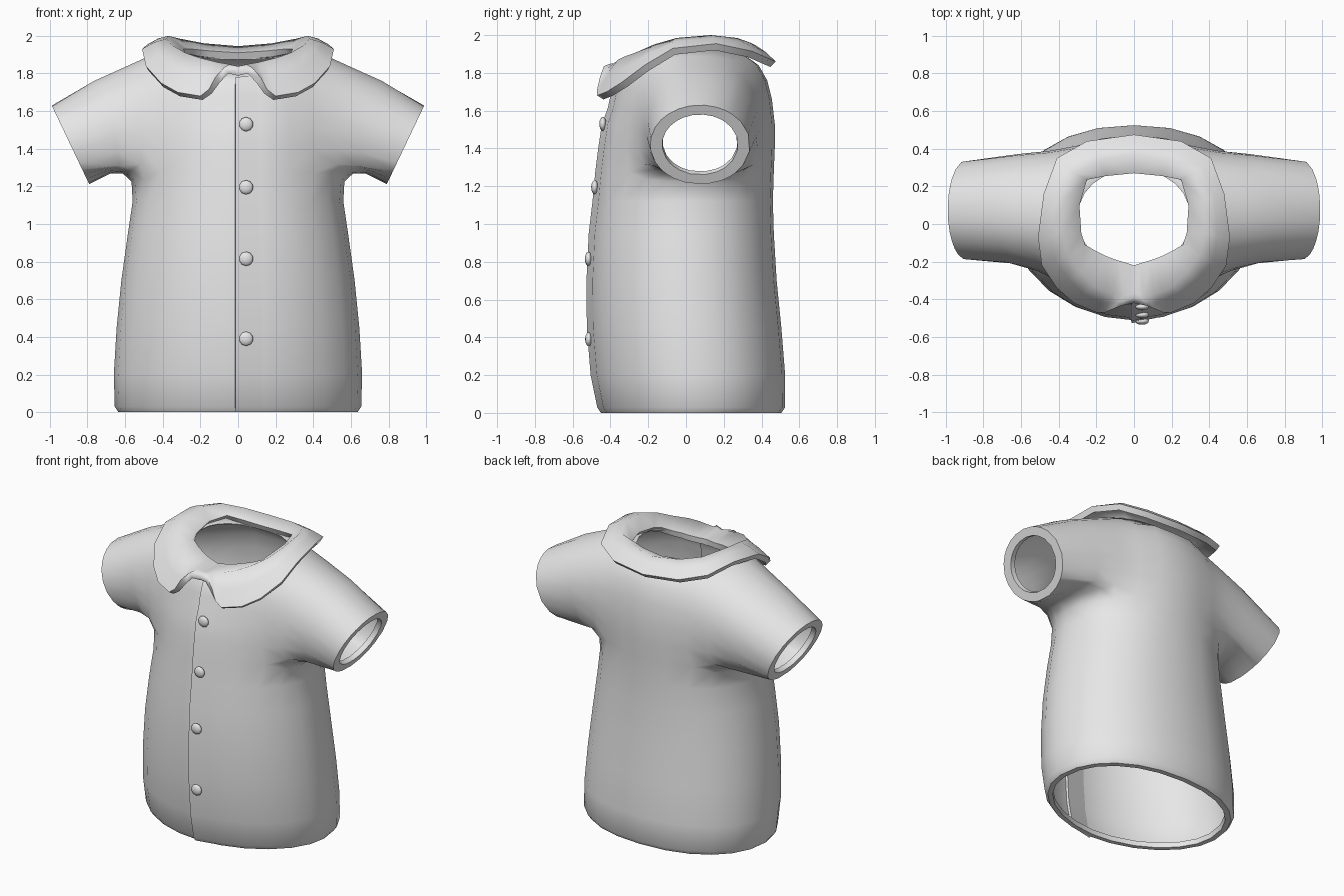
import bpy, bmesh, math
from mathutils import Vector

if "Cube" in bpy.data.objects:
    bpy.data.objects.remove(bpy.data.objects["Cube"], do_unlink=True)

cloth = bpy.data.materials.new("light_grey_cloth")
cloth.use_nodes = True
cloth.diffuse_color = (0.8, 0.8, 0.8, 1)
cloth.node_tree.nodes["Principled BSDF"].inputs["Base Color"].default_value = (0.8, 0.8, 0.8, 1)

SIDES = 24


def finish(obj, angle):
    """Give the object its colour and smooth shading with sharp rims."""
    obj.data.materials.clear()
    obj.data.materials.append(cloth)
    bpy.ops.object.select_all(action='DESELECT')
    obj.select_set(True)
    bpy.context.view_layer.objects.active = obj
    bpy.ops.object.shade_smooth_by_angle(angle=math.radians(angle))


def make_object(name, bm, thickness, mirror=False, angle=50):
    mesh = bpy.data.meshes.new(name)
    bm.to_mesh(mesh)
    bm.free()
    obj = bpy.data.objects.new(name, mesh)
    bpy.context.collection.objects.link(obj)
    bpy.context.view_layer.objects.active = obj
    obj.select_set(True)
    if mirror:
        obj.modifiers.new("mirror", 'MIRROR').merge_threshold = 0.002
    shell = obj.modifiers.new("shell", 'SOLIDIFY')
    shell.thickness = thickness
    shell.offset = -1
    for modifier in [m.name for m in obj.modifiers]:
        bpy.ops.object.modifier_apply(modifier=modifier)
    finish(obj, angle)


def loft(curves):
    """Skin a sheet across neighbouring curves of equal length."""
    bm = bmesh.new()
    rows = [[bm.verts.new(p) for p in c] for c in curves]
    for a, b in zip(rows, rows[1:]):
        for j in range(len(a) - 1):
            bm.faces.new((a[j], a[j + 1], b[j + 1], b[j]))
    return bm


# Body sections: side height, half width, front y, back y, (front height, back height)
# The first two turn the hem inward.
sections = [
    (.035, .595, -.405, .465), (0, .6, -.405, .47),
    (0, .635, -.435, .505), (.03, .655, -.455, .525), (.2, .66, -.49, .525),
    (.45, .645, -.51, .505), (.7, .62, -.512, .48), (.95, .585, -.50, .465),
    (1.12, .56, -.48, .46), (1.28, .56, -.465, .465), (1.4, .56, -.45, .47),
    (1.53, .56, -.43, .47), (1.66, .56, -.40, .455, 1.61, 1.66),
    (1.79, .55, -.385, .43, 1.68, 1.76), (1.905, .49, -.36, .385, 1.75, 1.84),
    (1.935, .38, -.34, .33, 1.78, 1.88), (1.9, .3, -.24, .285, 1.81, 1.88),
]
ARM_LOW, ARM_HIGH, ARM_FRONT, ARM_BACK = 9, 14, 3, 4
armholes = ((1, -ARM_FRONT, ARM_BACK), (-1, SIDES // 2 - ARM_BACK, SIDES // 2 + ARM_FRONT))


def body_point(section, k):
    z, half, front, back = section[:4]
    z_front, z_back = section[4:] or (z, z)
    a = math.tau * k / SIDES
    c, s = math.cos(a), math.sin(a)
    power = 2 / (2.2 if s > 0 else 1.92)
    x = half * math.copysign(abs(c) ** power, c)
    mid, depth = (front + back) / 2, (back - front) / 2
    y = mid + depth * math.copysign(abs(s) ** power, s)
    return Vector((x, y, z + ((z_back if s > 0 else z_front) - z) * s * s))


# Shirt body with open armholes
bm = bmesh.new()
grid = [[bm.verts.new(body_point(s, k)) for k in range(SIDES)] for s in sections]


def in_armhole(r, k):
    near = any((k - lo) % SIDES < hi - lo for _, lo, hi in armholes)
    return ARM_LOW <= r < ARM_HIGH and near


for r in range(len(sections) - 1):
    for k in range(SIDES):
        if not in_armhole(r, k):
            n = (k + 1) % SIDES
            bm.faces.new((grid[r][k], grid[r][n], grid[r + 1][n], grid[r + 1][k]))


def cuff_point(side, a, scale, inward):
    c, s = scale * math.cos(a), scale * math.sin(a)
    return Vector((side * (.89 + .1 * s - .9 * inward), .075 + .265 * c, 1.42 + .21 * s + .43 * inward))


# Sleeves grown from the armhole edges, with cuffs turned inward
blend = []
for side, lo, hi in armholes:
    path = [(ARM_LOW, k) for k in range(lo, hi)]
    path += [(r, hi) for r in range(ARM_LOW, ARM_HIGH)]
    path += [(ARM_HIGH, k) for k in range(hi, lo, -1)]
    path += [(r, lo) for r in range(ARM_HIGH, ARM_LOW, -1)]
    hole = [grid[r][k % SIDES] for r, k in path]
    base = [v.co.copy() for v in hole]
    angles = [math.atan2((p.z - 1.58) / .31, (p.y - .09) / .34) for p in base]
    rings = [hole]
    for t in (.22, .55, 1):
        ring = []
        for p, a in zip(base, angles):
            q = cuff_point(side, a, 1, 0)
            point = p.lerp(q, t)
            if q.y > p.y:
                point.y = p.y + (q.y - p.y) * (1 - (1 - t) ** 2)
            point.z += (.1 if p.z < 1.5 else .04) * t * (1 - t)
            ring.append(bm.verts.new(point))
        rings.append(ring)
    for scale, inward in ((.76, 0), (.75, .035)):
        rings.append([bm.verts.new(cuff_point(side, a, scale, inward)) for a in angles])
    for a, b in zip(rings, rings[1:]):
        for j in range(len(a)):
            n = (j + 1) % len(a)
            bm.faces.new((a[j], a[n], b[n], b[j]))
    blend += hole + rings[1]
for _ in range(4):
    bmesh.ops.smooth_vert(bm, verts=blend, factor=.5, use_axis_x=True, use_axis_y=True, use_axis_z=True)
bm.normal_update()
make_object("shirt_body", bm, .006)

# Overlapping front edge, proud at the seam and flush further out
front = SIDES * 3 // 4
seam = [body_point(s, front) + Vector((-.012, -.015, 0)) for s in sections[2:-1]]
flush = [body_point(s, front + 1) + Vector((0, .003, 0)) for s in sections[2:-1]]
make_object("button_placket", loft([flush, seam]), .02)

# Collar: neck rim, fold and outer edge, from centre back to centre front
rim = [(0, .27, 1.91), (.15, .255, 1.92), (.25, .235, 1.93), (.29, .1, 1.93), (.28, -.05, 1.91),
       (.26, -.11, 1.89), (.2, -.145, 1.87), (.15, -.17, 1.86), (.11, -.185, 1.85),
       (.08, -.195, 1.845), (.03, -.21, 1.84), (0, -.22, 1.835)]
fold = [(0, .37, 1.945), (.18, .34, 1.96), (.31, .27, 1.985), (.37, .13, 2), (.38, -.05, 1.985),
        (.35, -.17, 1.95), (.28, -.26, 1.91), (.21, -.33, 1.885), (.15, -.36, 1.87),
        (.11, -.37, 1.86), (.05, -.38, 1.85), (0, -.37, 1.84)]
edge = [(0, .475, 1.86), (.25, .44, 1.875), (.41, .35, 1.915), (.48, .16, 1.955), (.51, -.07, 1.93),
        (.49, -.22, 1.84), (.41, -.34, 1.75), (.32, -.42, 1.7), (.2, -.47, 1.68),
        (.155, -.47, 1.715), (.12, -.455, 1.78), (.07, -.435, 1.835)]
edge.append((0, -.42, 1.82))
rim[-1:-1] = [(.015, -.215, 1.84)]
fold[-1:-1] = [(.025, -.375, 1.845)]
middle = [(Vector(p) + Vector(q)) / 2 + Vector((0, 0, .008)) for p, q in zip(fold, edge)]
make_object("collar", loft([rim, fold, middle, edge]), .04, mirror=True, angle=75)


# Buttons down the front
def front_y(z):
    for low, high in zip(sections, sections[1:]):
        if low[0] <= z <= high[0]:
            t = (z - low[0]) / (high[0] - low[0])
            return low[2] + (high[2] - low[2]) * t


for i, z in enumerate((1.53, 1.195, .815, .39)):
    bpy.ops.mesh.primitive_uv_sphere_add(segments=10, ring_count=6, radius=.038,
                                         location=(.043, front_y(z) - .01, z),
                                         rotation=(math.pi / 2, 0, 0))
    button = bpy.context.object
    button.name = f"button_{i + 1}"
    button.scale.z = .5
    finish(button, 60)
